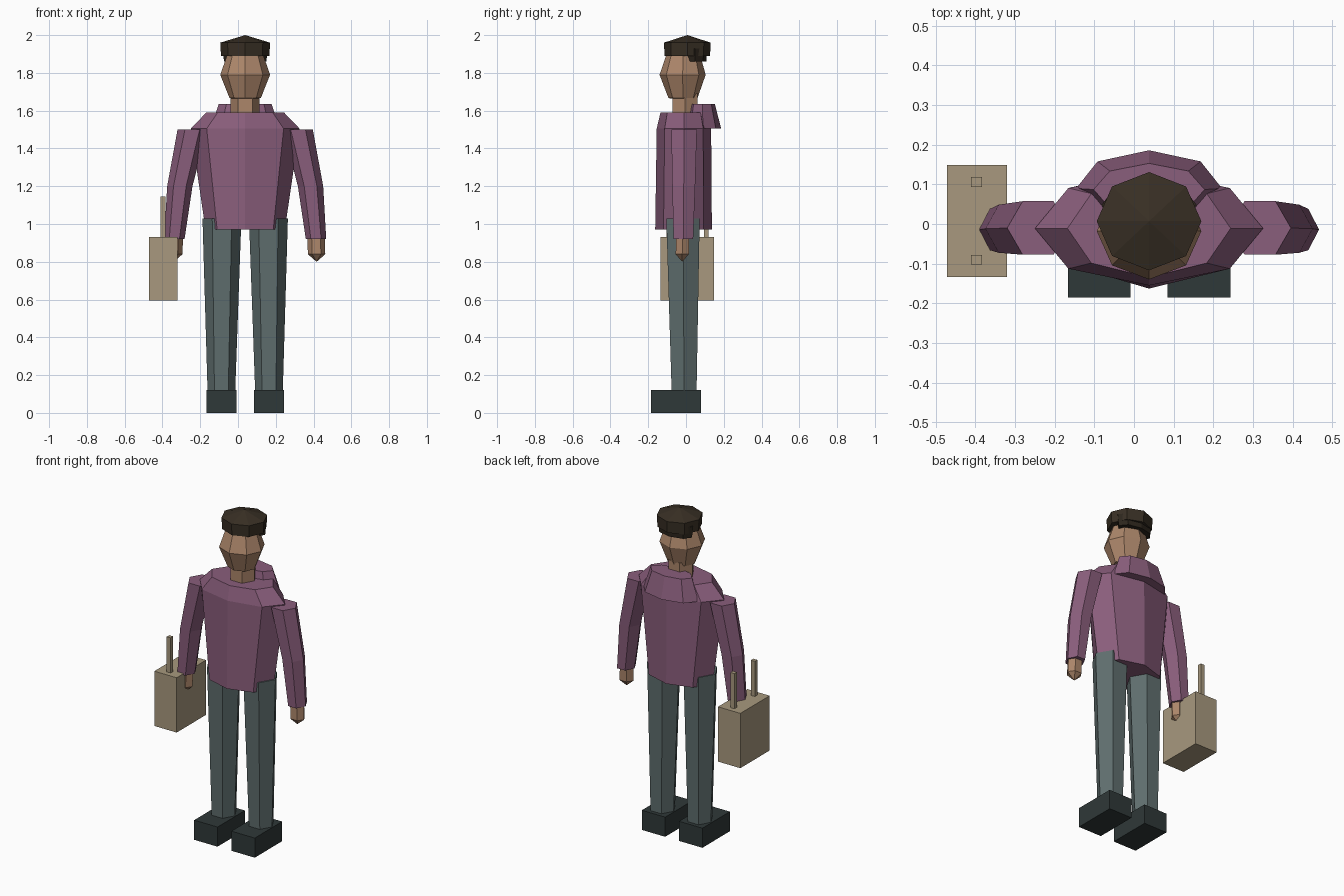
import bpy, bmesh, math

if "Cube" in bpy.data.objects:
    bpy.data.objects.remove(bpy.data.objects["Cube"])

CX = 0.038  # body centre line


def material(name, rgb):
    def lin(v):
        v /= 255
        return v / 12.92 if v <= 0.04045 else ((v + 0.055) / 1.055) ** 2.4
    m = bpy.data.materials.new(name)
    m.diffuse_color = (*[lin(c) for c in rgb], 1)
    m.use_nodes = True
    m.node_tree.nodes["Principled BSDF"].inputs["Base Color"].default_value = m.diffuse_color
    return m


PLUM = material("plum cloth", (138, 94, 124))
SLATE = material("slate cloth", (95, 110, 110))
SKIN = material("skin", (172, 134, 106))
DARK = material("dark brown", (56, 47, 36))
HAIR = material("hair brown", (44, 37, 28))
SHOE = material("shoe grey", (47, 56, 56))
TAN = material("tan case", (168, 153, 126))


def finish(name, bm, mat):
    bmesh.ops.recalc_face_normals(bm, faces=bm.faces)
    me = bpy.data.meshes.new(name)
    bm.to_mesh(me)
    bm.free()
    me.materials.append(mat)
    ob = bpy.data.objects.new(name, me)
    bpy.context.collection.objects.link(ob)
    return ob


def loft(name, mat, sides, rings):
    """Skin between rings (x, y, z, rx, ry); a zero radius makes a point."""
    bm = bmesh.new()
    loops = []
    for x, y, z, rx, ry in rings:
        n = sides if rx > 0 else 1
        loops.append([bm.verts.new((x + rx * math.cos(2 * math.pi * i / sides),
                                    y + ry * math.sin(2 * math.pi * i / sides), z))
                      for i in range(n)])
    for a, b in zip(loops, loops[1:]):
        for i in range(sides):
            j = (i + 1) % sides
            if len(a) == 1:
                bm.faces.new((a[0], b[j], b[i]))
            elif len(b) == 1:
                bm.faces.new((a[i], a[j], b[0]))
            else:
                bm.faces.new((a[i], a[j], b[j], b[i]))
    for end in (loops[0], loops[-1]):
        if len(end) > 1:
            bm.faces.new(end)
    return finish(name, bm, mat)


def box(name, mat, lo, hi):
    bm = bmesh.new()
    bmesh.ops.create_cube(bm, size=1)
    for v in bm.verts:
        v.co = [(a + b) / 2 + c * (b - a) for a, b, c in zip(lo, hi, v.co)]
    return finish(name, bm, mat)


# Torso and the hood bunched behind the neck
loft("torso", PLUM, 8, [(CX, -0.013, 0.97, 0.21, 0.15),
                        (CX, -0.011, 1.505, 0.288, 0.144),
                        (CX, -0.011, 1.59, 0.206, 0.124)])
loft("hood", PLUM, 8, [(CX, 0.09, 1.505, 0.184, 0.096),
                       (CX, 0.087, 1.635, 0.14, 0.066)])

# Limbs, one set per side
for side, s in (("left", 1), ("right", -1)):
    lx = CX + s * 0.126
    loft(side + "_leg", SLATE, 6, [(lx, -0.01, 0.11, 0.073, 0.076),
                                   (lx - s * 0.003, -0.016, 1.03, 0.103, 0.102)])
    box(side + "_shoe", SHOE, (lx - 0.079, -0.185, 0), (lx + 0.079, 0.08, 0.12))
    loft(side + "_arm", PLUM, 6, [(CX + s * 0.375, -0.014, 0.92, 0.054, 0.06),
                                  (CX + s * 0.346, -0.012, 1.2, 0.067, 0.07),
                                  (CX + s * 0.28, -0.01, 1.5, 0.078, 0.078)])
    loft(side + "_hand", SKIN, 6, [(CX + s * 0.378, -0.02, 0.80, 0, 0),
                                   (CX + s * 0.378, -0.02, 0.84, 0.046, 0.04),
                                   (CX + s * 0.375, -0.018, 0.93, 0.046, 0.04)])

# Neck and head
loft("neck", SKIN, 6, [(CX, -0.005, 1.57, 0.077, 0.077),
                       (CX, -0.005, 1.69, 0.077, 0.077)])
loft("head", SKIN, 8, [(CX, -0.016, 1.653, 0, 0),
                       (CX, -0.016, 1.667, 0.083, 0.077),
                       (CX, -0.018, 1.79, 0.132, 0.122),
                       (CX, -0.014, 1.91, 0.09, 0.085)])

# Hair at the back and the cap
loft("hair", HAIR, 8, [(CX, 0.048, 1.86, 0.112, 0.06),
                       (CX, 0.048, 1.93, 0.12, 0.064)])
loft("cap", DARK, 8, [(CX, 0.007, 1.89, 0.128, 0.12),
                      (CX, 0.007, 1.96, 0.132, 0.124),
                      (CX, 0.007, 2.0, 0, 0)])

# Carried case with two upright handle posts
box("case", TAN, (-0.472, -0.134, 0.595), (-0.321, 0.149, 0.93))
for side, y in (("front", -0.09), ("back", 0.106)):
    box(side + "_handle_post", TAN, (-0.411, y - 0.012, 0.92), (-0.384, y + 0.012, 1.145))
